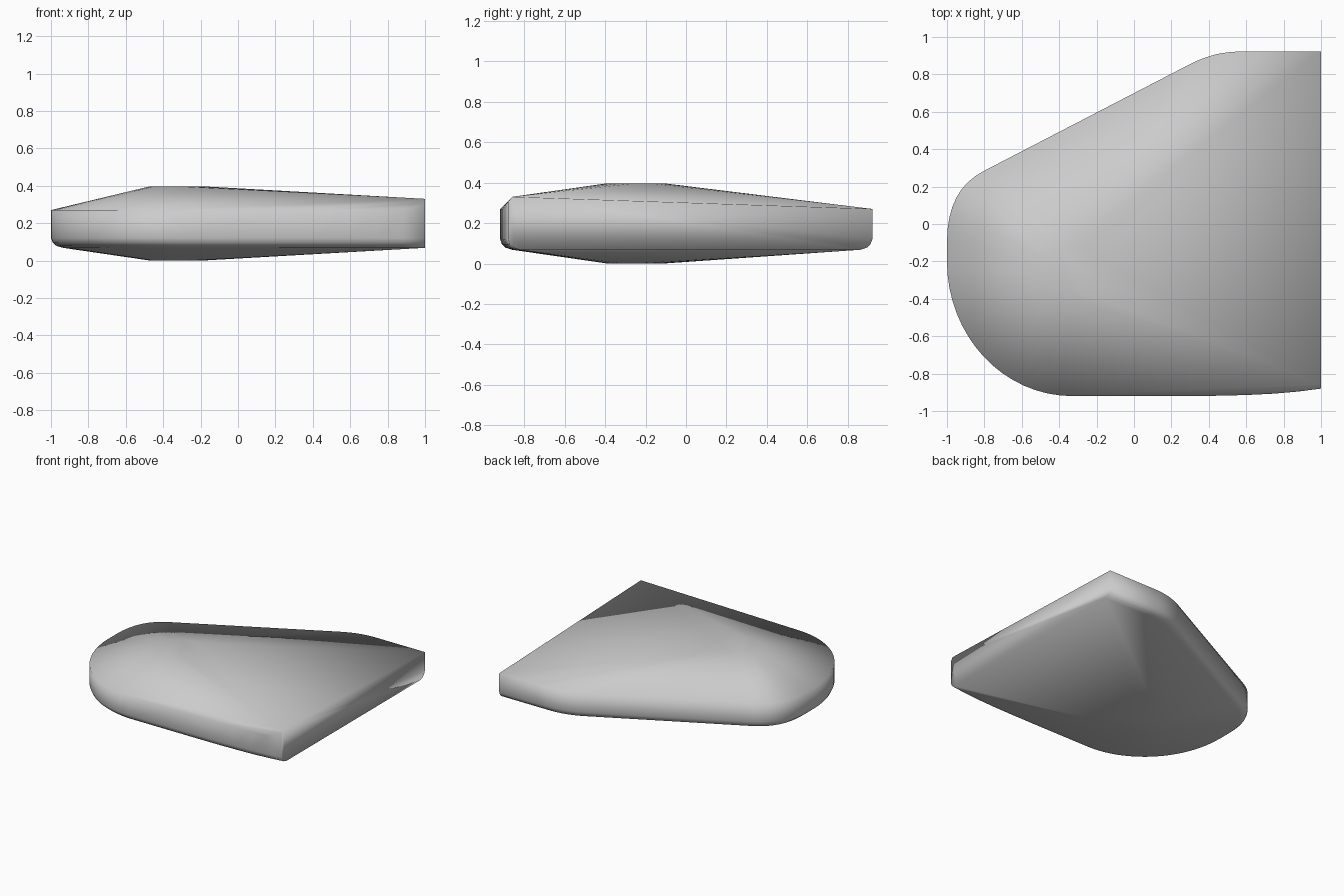
import bpy, bmesh, math
from mathutils import Vector
from mathutils.geometry import interpolate_bezier

if "Cube" in bpy.data.objects:
    bpy.data.objects.remove(bpy.data.objects["Cube"])


def bez(a, b, c, d, n=9):
    return [(p.x, p.y) for p in interpolate_bezier(*[Vector(q).to_3d() for q in (a, b, c, d)], n)]


# plan outline: cut end on the right, large round corner front left, sloped back edge
outline = bez((1, -0.88), (0.8, -0.91), (0.6, -0.92), (0.2, -0.92), 6)
for i in range(17):
    a = math.radians(270 - 90 * i / 16)
    outline.append((-0.33 + 0.67 * math.cos(a), -0.2 + 0.72 * math.sin(a)))
outline += bez((-1, -0.1), (-1, 0.1), (-0.93, 0.22), (-0.8, 0.285))
outline += bez((0.3, 0.855), (0.4, 0.905), (0.48, 0.922), (0.58, 0.922))
outline.append((1, 0.922))

bm = bmesh.new()


def ring(z, k):
    # shrink towards the middle of the cut end so that end stays flat
    for x, y in outline:
        bm.verts.new((1 - (1 - x) * (1 + k) / 2, y * k, z))


# side wall with rounded lower edge
for z, k in ((0.27, 1), (0.12, 1), (0.095, 0.99), (0.078, 0.97), (0.068, 0.935)):
    ring(z, k)

# raised front corner of the cut end
bm.verts.new((1, -0.88, 0.305))
bm.verts.new((1, -0.86, 0.33))

# small flat crown above and below
for z in (0.397, 0):
    for i in range(12):
        a = math.tau * i / 12
        bm.verts.new((-0.33 + 0.14 * math.cos(a), -0.25 + 0.14 * math.sin(a), z))

res = bmesh.ops.convex_hull(bm, input=bm.verts[:])
loose = list({v for v in res["geom_interior"] + res["geom_unused"]
              if isinstance(v, bmesh.types.BMVert) and not v.link_faces})
bmesh.ops.delete(bm, geom=loose, context='VERTS')
bmesh.ops.recalc_face_normals(bm, faces=bm.faces[:])
for f in bm.faces:
    f.smooth = True

mesh = bpy.data.meshes.new("rounded_slab")
bm.to_mesh(mesh)
bm.free()
slab = bpy.data.objects.new("rounded_slab", mesh)
bpy.context.collection.objects.link(slab)
